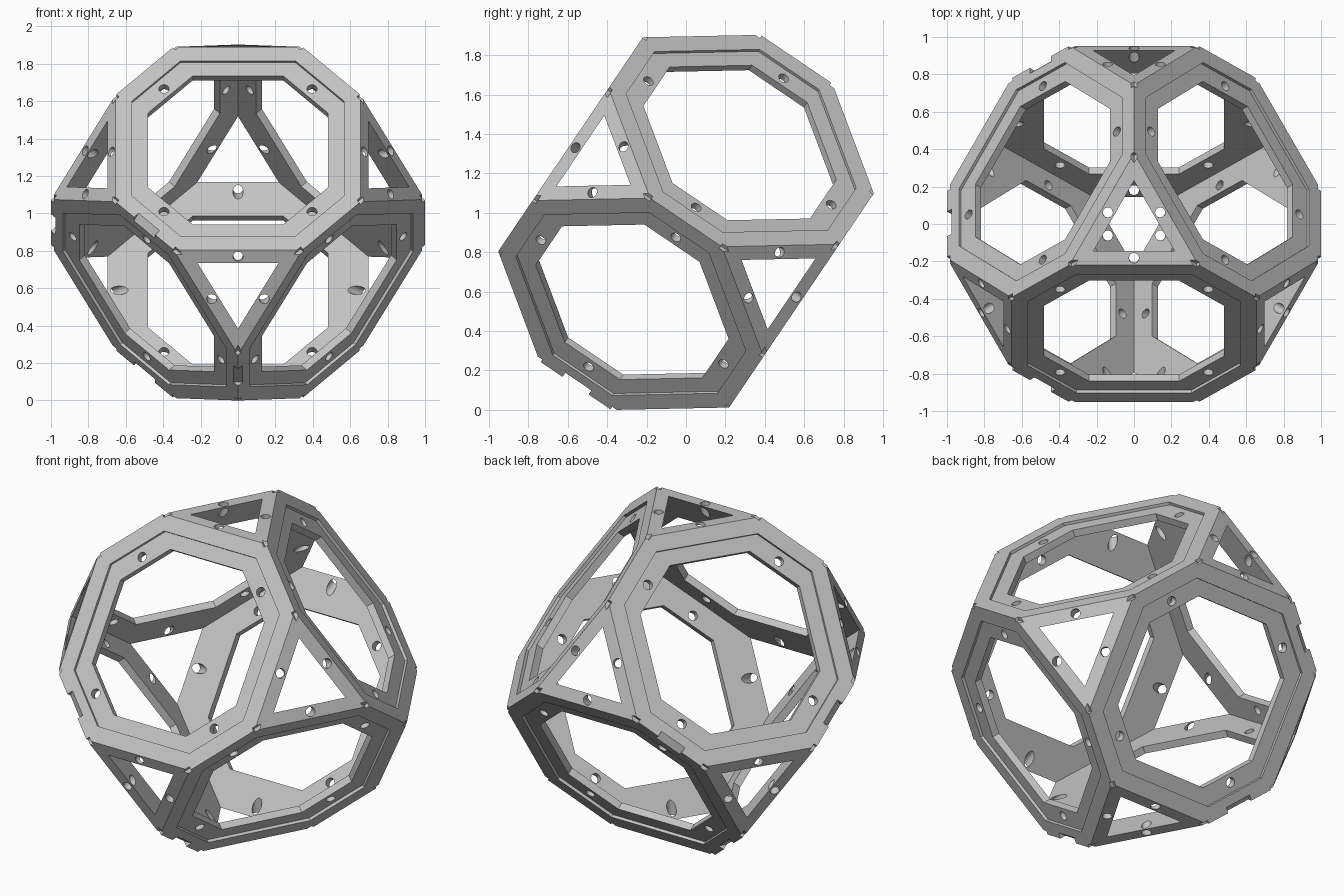
import bpy, bmesh, math
from math import sqrt
from itertools import product
from mathutils import Matrix, Vector

cube = bpy.data.objects.get("Cube")
if cube:
    bpy.data.objects.remove(cube)

H, Q, T = 0.7071, 0.22, 0.06        # face distance, half shared edge, panel thickness
RIM, STEP = 0.09, 0.017             # raised rim width, recess depth
HOLE = 0.027
DIAG = (H + Q) / sqrt(2)            # apothem of the octagon on its triangle sides

grey = bpy.data.materials.new("plain grey")
grey.use_nodes = True
colour = (0.55, 0.55, 0.55, 1)
grey.diffuse_color = colour
grey.node_tree.nodes["Principled BSDF"].inputs["Base Color"].default_value = colour

# Stand the frame on one triangular corner, leaning very slightly
s2, s3, s6 = sqrt(2), sqrt(3), sqrt(6)
stand = Matrix(((0, 1 / s2, -1 / s2), (-2 / s6, 1 / s6, 1 / s6), (1 / s3, 1 / s3, 1 / s3)))
turn = Matrix.Rotation(math.radians(1.2), 3, 'X') @ stand


def axis(i, sign=1):
    v = Vector((0, 0, 0))
    v[i] = sign
    return v


def frame(x, z, origin):
    """Matrix whose local x and z follow the given directions."""
    x, z = x.normalized(), z.normalized()
    m = Matrix((x, z.cross(x), z)).transposed().to_4x4()
    m.translation = origin
    return m


def make_object(name, bm):
    bmesh.ops.recalc_face_normals(bm, faces=bm.faces)
    me = bpy.data.meshes.new(name)
    bm.to_mesh(me)
    bm.free()
    me.materials.append(grey)
    ob = bpy.data.objects.new(name, me)
    bpy.context.collection.objects.link(ob)
    return ob


def octagon(bm, m, a, d, w):
    """Octagon ring with apothems a (square sides) and d (triangle sides)."""
    b = s2 * d - a
    pts = []
    for k in range(4):
        r = Matrix.Rotation(k * math.pi / 2, 3, 'Z')
        pts += [r @ Vector((a, -b, w)), r @ Vector((a, b, w))]
    return [bm.verts.new(m @ p) for p in pts]


def panel(name, i, sign):
    bm = bmesh.new()
    m = frame(axis((i + 1) % 3), axis(i, sign), (0, 0, 0))
    loops = [octagon(bm, m, *p) for p in (
        (H - T, DIAG + T / s2, H - T),
        (H, DIAG, H),
        (H - RIM, DIAG - RIM, H),
        (H - RIM, DIAG - RIM, H - STEP),
        (0.51, 0.48, H - STEP),
        (0.51, 0.48, H - T))]
    for la, lb in zip(loops, loops[1:] + loops[:1]):
        for k in range(8):
            n = (k + 1) % 8
            bm.faces.new((la[k], la[n], lb[n], lb[k]))
    return make_object(name, bm)


cut = bmesh.new()


def drill(point, normal, length):
    x = normal.orthogonal()
    bmesh.ops.create_cone(cut, cap_ends=True, segments=24, radius1=HOLE, radius2=HOLE,
                          depth=length, matrix=frame(x, normal, point))


# Screw holes through the square sides of every panel
for i, sign in product(range(3), (1, -1)):
    for j, sj in product(range(3), (1, -1)):
        if j != i:
            drill(axis(i, sign) * (H - T / 2) + axis(j, sj) * 0.56, axis(i, sign), 0.2)

# Screw holes and corner pits around every triangle
for signs in product((1, -1), repeat=3):
    s = Vector(signs)
    centre = s * (2 * H + Q) / 3
    for i in range(3):
        p = Vector([(H + Q + T / 2) / 2 * c for c in s])
        p[i] = s[i] * (H - T / 2)
        drill(p, s, 0.3)
        corner = s * H
        corner[i] = s[i] * Q
        inward = (centre - corner).normalized()
        m = frame(inward, s, corner + inward * 0.012)
        tip = cut.verts.new(m @ Vector((0, 0, -0.028)))
        base = []
        for k in range(3):
            a = k * math.tau / 3
            base.append(cut.verts.new(m @ Vector((0.045 * math.cos(a), 0.045 * math.sin(a), 0.003))))
        cut.faces.new(base)
        for k in range(3):
            cut.faces.new((base[k], base[(k + 1) % 3], tip))

# Latch notches in the middle of some shared edges
for (i, si), (j, sj) in (((1, -1), (0, 1)), ((1, -1), (2, 1)), ((1, -1), (0, -1)),
                         ((1, -1), (2, -1)), ((2, 1), (0, -1))):
    out = axis(i, si) + axis(j, sj)
    m = frame(axis(3 - i - j), out, out * H)
    bmesh.ops.create_cube(cut, size=1, matrix=m @ Matrix.Diagonal((0.16, 0.2, 0.05, 1)))

cutter = make_object("hole_cutter", cut)
cutter.hide_render = True

names = {(0, 1): "front_upper_panel", (0, -1): "back_lower_panel",
         (1, 1): "left_upper_panel", (1, -1): "right_lower_panel",
         (2, 1): "right_upper_panel", (2, -1): "left_lower_panel"}
panels = [panel(name, *key) for key, name in names.items()]
for ob in panels:
    mod = ob.modifiers.new("holes", 'BOOLEAN')
    mod.operation = 'DIFFERENCE'
    mod.solver = 'EXACT'
    mod.object = cutter

# Apply the cuts, then stand the whole frame on the floor
dg = bpy.context.evaluated_depsgraph_get()
meshes = [bpy.data.meshes.new_from_object(ob.evaluated_get(dg)) for ob in panels]
for ob, me in zip(panels, meshes):
    ob.modifiers.clear()
    ob.data = me
    me.transform(turn.to_4x4())
floor = min(v.co.z for me in meshes for v in me.vertices)
for me in meshes:
    me.transform(Matrix.Translation((0, 0, -floor)))
bpy.data.objects.remove(cutter)
